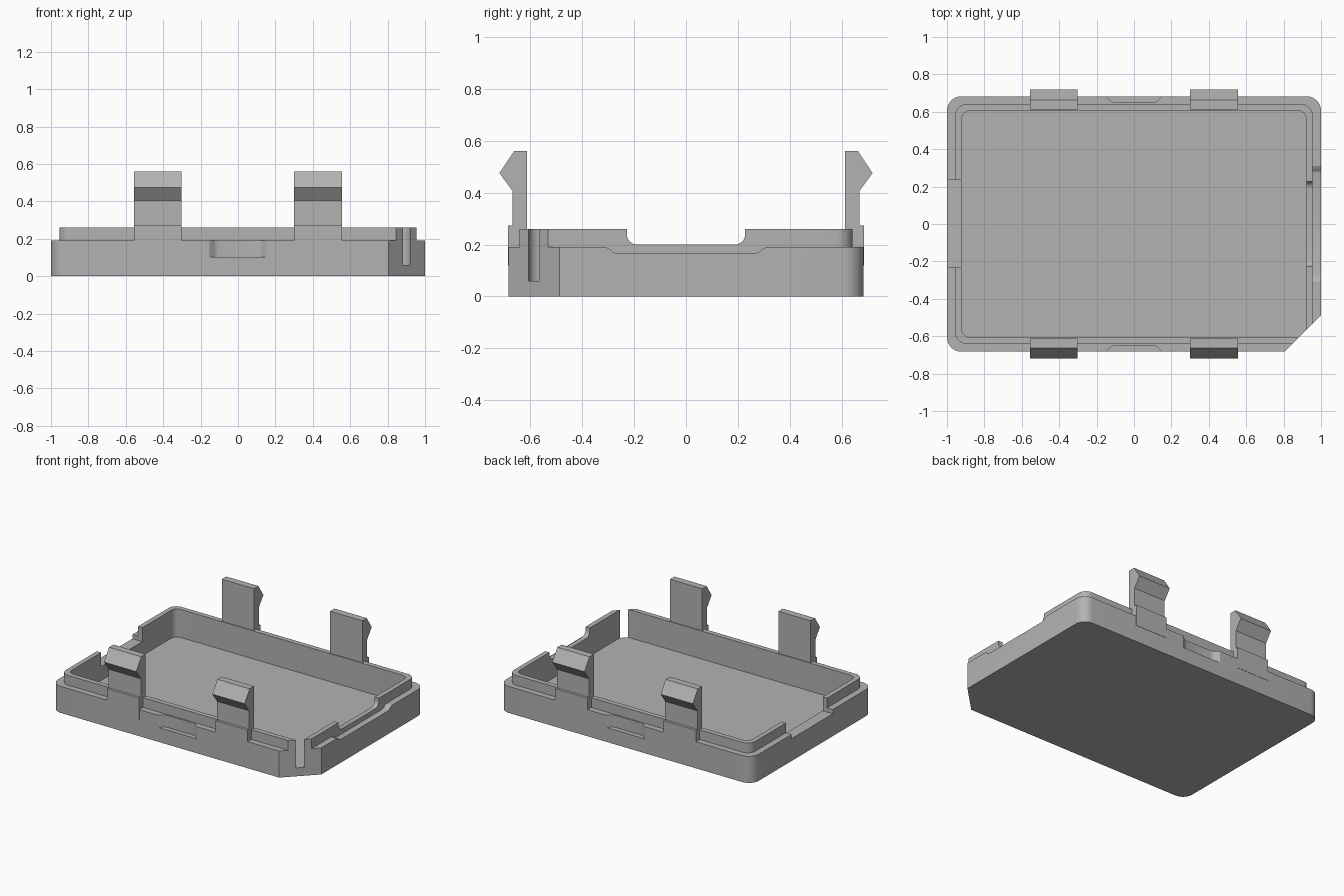
import bpy, bmesh, math

if "Cube" in bpy.data.objects:
    bpy.data.objects.remove(bpy.data.objects["Cube"])

grey = bpy.data.materials.new("plain_grey")
grey.diffuse_color = (0.45, 0.45, 0.45, 1)
grey.use_nodes = True
grey.node_tree.nodes["Principled BSDF"].inputs["Base Color"].default_value = grey.diffuse_color


def prism(name, pts, lo, hi, axis="z"):
    """Extrude a 2D outline from lo to hi along an axis."""
    place = {"z": lambda a, b, h: (a, b, h),      # outline in x, y
             "x": lambda a, b, h: (h, a, b)}[axis]  # outline in y, z
    bm = bmesh.new()
    base = bm.faces.new([bm.verts.new(place(a, b, lo)) for a, b in pts])
    top = bmesh.ops.extrude_face_region(bm, geom=[base])["geom"]
    shift = place(0, 0, hi - lo)
    bmesh.ops.translate(bm, vec=shift, verts=[v for v in top if isinstance(v, bmesh.types.BMVert)])
    bmesh.ops.recalc_face_normals(bm, faces=bm.faces)
    me = bpy.data.meshes.new(name)
    bm.to_mesh(me)
    bm.free()
    me.materials.append(grey)
    ob = bpy.data.objects.new(name, me)
    bpy.context.collection.objects.link(ob)
    return ob


def arc(cx, cy, r, a0, a1, n=8):
    return [(cx + r * math.cos(math.radians(a0 + (a1 - a0) * i / n)),
             cy + r * math.sin(math.radians(a0 + (a1 - a0) * i / n))) for i in range(n + 1)]


def rounded(w, d, r):
    """Rounded rectangle with half sizes w and d."""
    pts = []
    for k, (sx, sy) in enumerate([(1, 1), (-1, 1), (-1, -1), (1, -1)]):
        pts += arc(sx * (w - r), sy * (d - r), r, 90 * k, 90 * k + 90)
    return pts


def combine(target, tool, operation):
    """Apply a boolean and remove the tool."""
    mod = target.modifiers.new("bool", "BOOLEAN")
    mod.operation, mod.solver, mod.object = operation, "EXACT", tool
    bpy.context.view_layer.update()
    dg = bpy.context.evaluated_depsgraph_get()
    me = bpy.data.meshes.new_from_object(target.evaluated_get(dg))
    target.modifiers.clear()
    target.data = me
    bpy.data.objects.remove(tool)


# tray body with the raised lip, hollowed out
tray = prism("tray", rounded(1.0, 0.683, 0.078), 0, 0.19)
combine(tray, prism("lip", rounded(0.955, 0.641, 0.06), 0.1, 0.26), "UNION")
cutters = [prism("cavity", rounded(0.921, 0.606, 0.045), 0.06, 0.5)]

# cut-off front right corner, which opens a slot into the cavity
cutters.append(prism("corner", [(0.603, -0.883), (1.203, -0.285), (1.3, -0.95)], -0.1, 0.5))

# right side: rounded opening in the lip and shallow dip in the ledge
opening = arc(-0.188, 0.24, 0.04, 180, 270) + arc(0.188, 0.24, 0.04, 270, 360)
cutters.append(prism("lip_opening", opening + [(0.228, 0.4), (-0.228, 0.4)], 0.88, 1.1, "x"))
dip = [(-0.31, 0.19), (-0.295, 0.183), (-0.28, 0.17), (-0.262, 0.166)]
dip += [(-y, z) for y, z in reversed(dip)]
cutters.append(prism("ledge_dip", dip + [(0.31, 0.4), (-0.31, 0.4)], 0.9545, 1.1, "x"))

# left side: straight opening through lip and ledge
cutters.append(prism("left_opening", [(-0.23, 0.16), (0.235, 0.16), (0.235, 0.4), (-0.23, 0.4)],
                     -1.1, -0.88, "x"))

# finger recesses in the middle of the front and back
half = [(0.16, 0.75), (0.16, 0.686), (0.145, 0.678), (0.128, 0.66), (0.115, 0.653), (0.1, 0.65)]
for s in (-1, 1):
    outline = [(x, s * y) for x, y in half] + [(-x, s * y) for x, y in reversed(half)]
    cutters.append(prism("recess", outline, 0.103, 0.25))

for c in cutters:
    combine(tray, c, "DIFFERENCE")

# four snap clips with hooked tips
hook = [(0.612, 0.12), (0.685, 0.12), (0.685, 0.273), (0.667, 0.273), (0.667, 0.405),
        (0.718, 0.475), (0.667, 0.552), (0.662, 0.56), (0.612, 0.56)]
for s, side in ((-1, "front"), (1, "back")):
    for x0, end in ((-0.557, "left"), (0.3, "right")):
        prism(f"clip_{side}_{end}", [(s * y, z) for y, z in hook], x0, x0 + 0.255, "x")

# smooth the rounded corners only
bpy.ops.object.select_all(action="DESELECT")
tray.select_set(True)
bpy.context.view_layer.objects.active = tray
bpy.ops.object.shade_smooth_by_angle(angle=math.radians(25))
